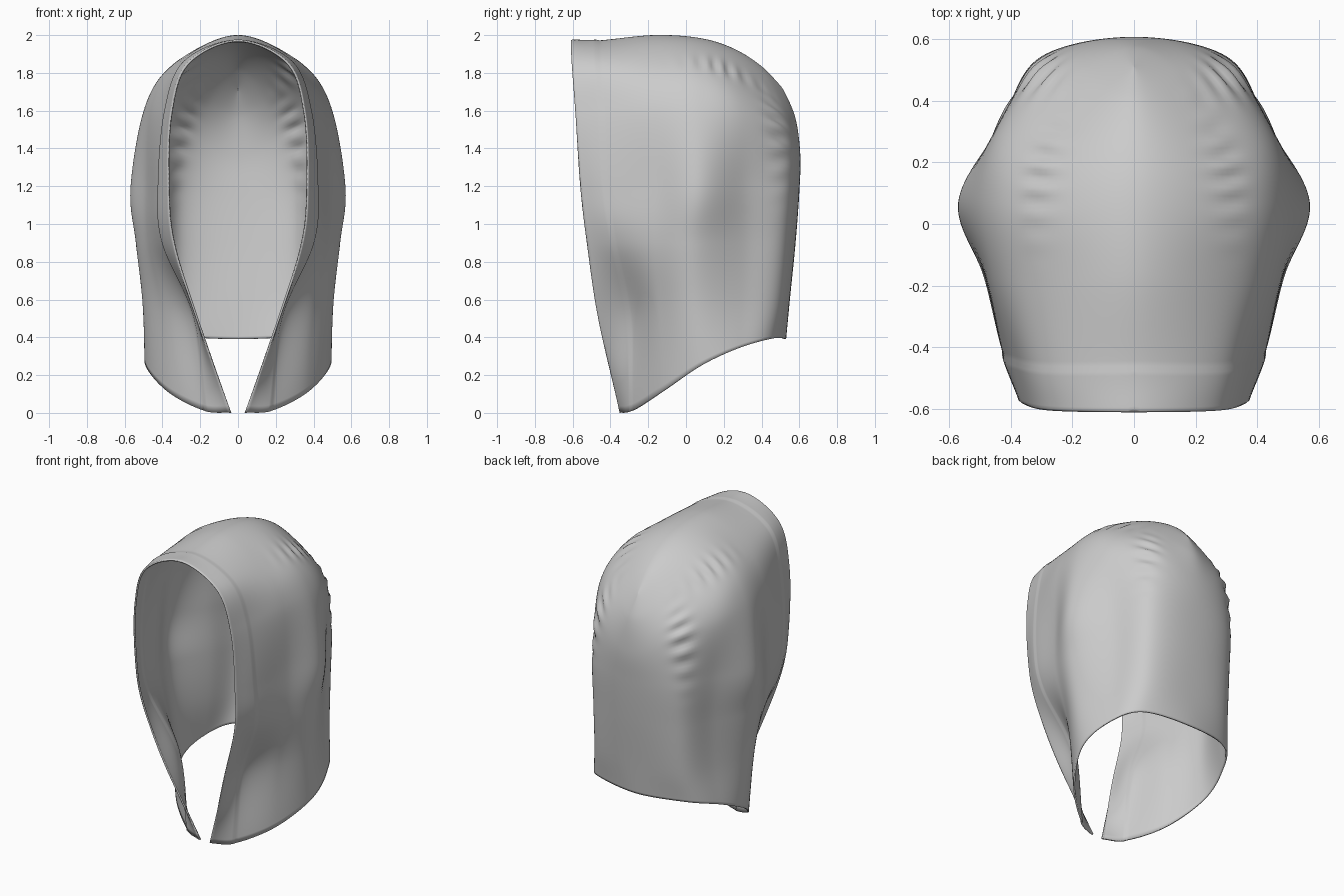
import bpy, math
from mathutils import Vector

if "Cube" in bpy.data.objects:
    bpy.data.objects.remove(bpy.data.objects["Cube"])

# Half-hood level curves, each running front edge -> side -> back centre
hem    = [(.035,-.35,0), (.18,-.285,.012), (.37,-.13,.11), (.49,.08,.25), (.46,.285,.345), (.33,.465,.395), (0,.53,.39)]
neck   = [(.22,-.465,.5), (.235,-.295,.5), (.4,-.145,.54), (.505,.05,.58), (.43,.3,.6), (.31,.5,.6), (0,.55,.6)]
jaw    = [(.34,-.525,.9), (.403,-.375,.9), (.475,-.17,.9), (.54,.05,.9), (.425,.31,.9), (.305,.525,.9), (0,.58,.9)]
cheek  = [(.367,-.56,1.2), (.425,-.42,1.2), (.485,-.17,1.2), (.568,.07,1.2), (.44,.31,1.2), (.3,.542,1.2), (0,.6,1.17)]
temple = [(.355,-.585,1.58), (.39,-.44,1.6), (.455,-.18,1.63), (.485,.07,1.64), (.435,.3,1.58), (.255,.535,1.48), (0,.605,1.37)]
crown  = [(.265,-.605,1.85), (.285,-.46,1.86), (.305,-.18,1.865), (.315,.06,1.86), (.28,.26,1.8), (.175,.475,1.67), (0,.577,1.57)]
ridge  = [(0,-.61,1.972), (0,-.46,1.972), (0,-.17,2), (0,.07,1.985), (0,.25,1.93), (0,.4,1.835), (0,.51,1.72)]
levels = [[Vector(p) for p in row] for row in (hem, neck, jaw, cheek, temple, crown, ridge)]
STEP = 14


def flip(p):
    return Vector((-p.x, p.y, p.z))


def spline(pts):
    """Smooth curve through pts; its far end meets the mirror plane squarely."""
    q = [2 * pts[0] - pts[1]] + pts + [flip(pts[-2])]
    out = []
    for i in range(1, len(q) - 2):
        a, b, c, d = q[i - 1:i + 3]
        for k in range(STEP):
            t = k / STEP
            out.append(.5 * (2 * b + (c - a) * t + (2 * a - 5 * b + 4 * c - d) * t * t
                             + (3 * b - a - 3 * c + d) * t ** 3))
    return out + [pts[-1].copy()]


def bump(x, centre, width):
    return math.exp(-((x - centre) / width) ** 2)


# Skin the level curves into a smooth grid
rows = [spline(r) for r in levels]
cols = [spline([r[i] for r in rows]) for i in range(len(rows[0]))]
nu, nv = len(cols), len(cols[0])

# Gathered puckers (back corner and crown seam) and the raised front band
for i in range(nu - 1):
    for j in range(nv):
        u, v = i / STEP, j / STEP
        p = cols[i][j]
        puckers = (bump(u, 4.75, .22) * bump(v, 3.9, .7) * math.sin(v * 16)
                   + .7 * bump(v, 5, .2) * bump(u, 3.6, .8) * math.sin(u * 16))
        shift = .011 * puckers + (.006 if 1 <= i < STEP else 0)
        out = (p - Vector((0, 0, min(p.z, 1.3)))).normalized() * shift
        p += out if j < nv - 1 else Vector((0, 0, out.z))

verts = [p for c in cols for p in c]
faces = [(i * nv + j, (i + 1) * nv + j, (i + 1) * nv + j + 1, i * nv + j + 1)
         for i in range(nu - 1) for j in range(nv - 1)]
mesh = bpy.data.meshes.new("hood")
mesh.from_pydata(verts, [], faces)
hood = bpy.data.objects.new("hood", mesh)
bpy.context.collection.objects.link(hood)

# Mirror to a full hood, then give the cloth thickness
m = hood.modifiers.new("mirror", 'MIRROR')
m.merge_threshold = .0005
s = hood.modifiers.new("cloth", 'SOLIDIFY')
s.thickness = .01
s.offset = -1
bpy.context.view_layer.objects.active = hood
hood.select_set(True)
bpy.ops.object.shade_smooth_by_angle(angle=math.radians(50))
